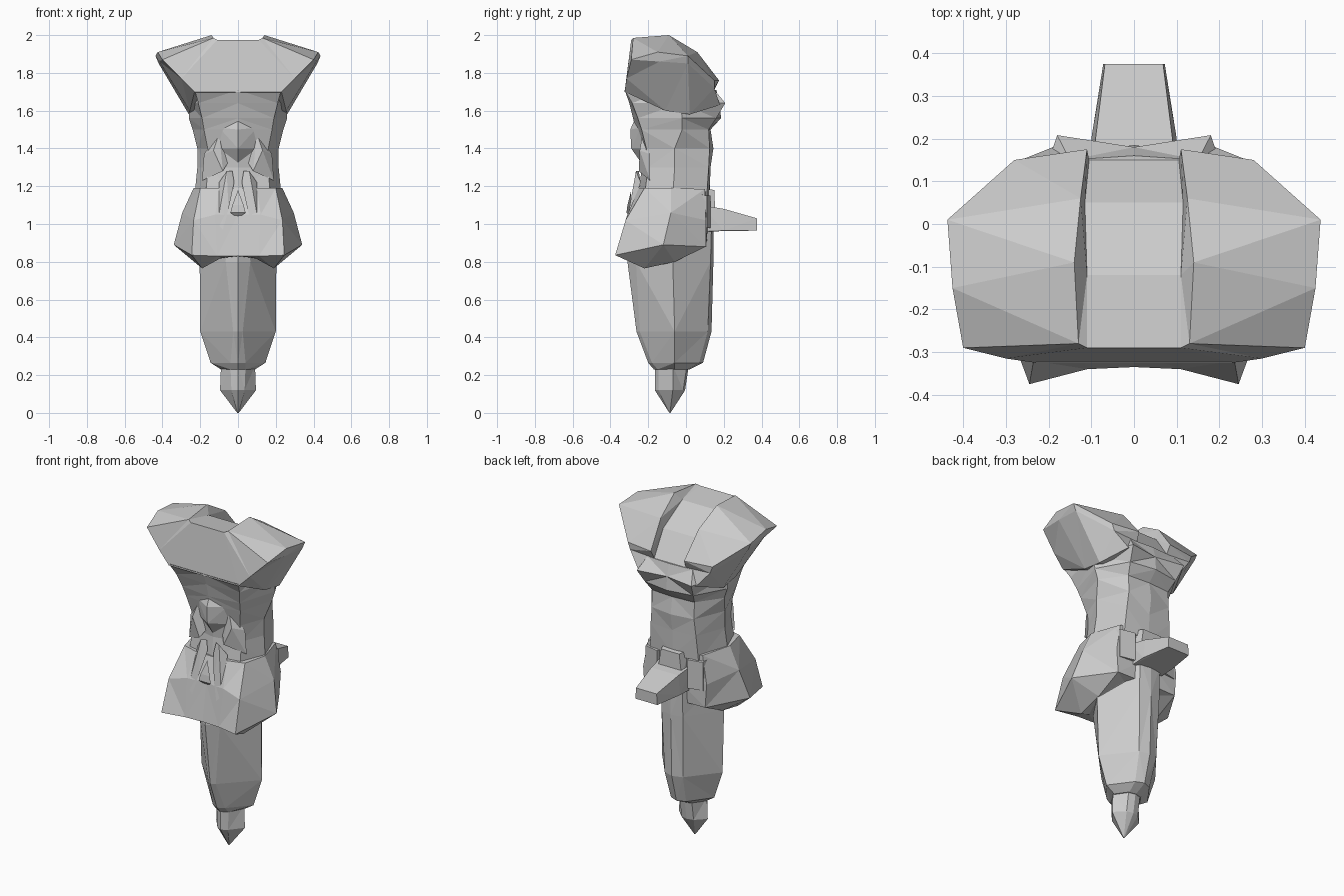
import bpy, bmesh


def finish(name, bm):
    bmesh.ops.remove_doubles(bm, verts=bm.verts, dist=0.0005)
    bmesh.ops.triangulate(bm, faces=[f for f in bm.faces if len(f.verts) > 3])
    bmesh.ops.recalc_face_normals(bm, faces=bm.faces)
    me = bpy.data.meshes.new(name)
    bm.to_mesh(me)
    bm.free()
    ob = bpy.data.objects.new(name, me)
    bpy.context.collection.objects.link(ob)
    return ob


def loft(name, halves):
    """Skin half sections (first and last point on x = 0), mirrored in x."""
    bm = bmesh.new()
    rings = []
    for h in halves:
        pts = list(h) + [(-x, y, z) for x, y, z in reversed(h[1:-1])]
        rings.append([bm.verts.new(p) for p in pts])
    n = len(rings[0])
    for a, b in zip(rings, rings[1:]):
        for i in range(n):
            j = (i + 1) % n
            bm.faces.new((a[i], a[j], b[j], b[i]))
    bm.faces.new(rings[0])
    bm.faces.new(rings[-1])
    return finish(name, bm)


def level(z, yf, yc, wf, ws, ym, wb, yb, ybc):
    """Half outline: front centre, front corner, side, back corner, back centre."""
    return [(0, yf, z), (wf, yc, z), (ws, ym, z), (wb, yb, z), (0, ybc, z)]


def hull(name, pts, mirror=False):
    """Faceted solid around a few points; mirror adds a twin across x = 0."""
    for s, suffix in ((1, ""), (-1, "_left"))[:2 if mirror else 1]:
        bm = bmesh.new()
        for x, y, z in pts:
            bm.verts.new((s * x, y, z))
        r = bmesh.ops.convex_hull(bm, input=bm.verts)
        bmesh.ops.delete(bm, geom=r["geom_interior"], context='VERTS')
        finish(name + suffix, bm)


# flared top with a sunken strip running over it to the back
loft("flared_top", [
    [(0, -.29, 1.975), (.11, -.29, 1.975), (.13, -.28, 1.985), (.40, -.29, 1.87),
     (.30, -.315, 1.77), (.23, -.325, 1.70), (0, -.325, 1.70)],
    [(0, -.12, 1.955), (.11, -.12, 1.955), (.14, -.09, 2.0), (.425, -.15, 1.91),
     (.415, -.14, 1.86), (.255, -.11, 1.60), (0, -.11, 1.60)],
    [(0, .05, 1.85), (.115, .05, 1.85), (.125, .06, 1.91), (.437, .01, 1.89),
     (.42, .01, 1.85), (.26, .02, 1.58), (0, .02, 1.58)],
    [(0, .15, 1.71), (.105, .15, 1.71), (.11, .175, 1.76), (.28, .15, 1.76),
     (.265, .15, 1.72), (.19, .18, 1.63), (0, .15, 1.63)]])

# torso, with the bulge at the back of the neck
loft("torso", [
    level(1.15, -.25, -.22, .17, .23, -.07, .16, .11, .125),
    level(1.30, -.235, -.20, .16, .215, -.06, .15, .12, .13),
    level(1.40, -.245, -.21, .16, .215, -.06, .14, .125, .145),
    level(1.50, -.265, -.235, .18, .24, -.02, .14, .12, .13),
    level(1.56, -.28, -.255, .19, .26, -.02, .16, .16, .185),
    level(1.64, -.30, -.285, .21, .26, -.03, .18, .208, .18),
    level(1.71, -.325, -.325, .23, .23, -.1, .15, .15, .16)])

# angular flared skirt
loft("skirt", [
    [(0, -.25, 1.19), (.10, -.25, 1.19), (.20, -.22, 1.19), (.235, -.08, 1.19),
     (.18, .10, 1.185), (0, .115, 1.185)],
    [(0, -.30, 1.05), (.12, -.31, 1.05), (.235, -.32, 1.02), (.295, -.08, 1.06),
     (.21, .105, 1.02), (0, .12, 1.03)],
    [(0, -.335, .83), (.11, -.34, .83), (.245, -.375, .835), (.34, -.12, .89),
     (.20, .105, .88), (0, .11, .88)],
    [(0, -.28, .83), (.09, -.27, .82), (.19, -.22, .765), (.20, -.06, .80),
     (.12, .06, .87), (0, .09, .87)]])

# lower body: a diamond in plan with a blunt front ridge
loft("lower_body", [
    level(1.0, -.29, -.26, .06, .20, -.07, .07, .135, .145),
    level(.80, -.31, -.265, .065, .203, -.07, .07, .13, .145),
    level(.43, -.262, -.245, .025, .20, -.06, .06, .115, .135),
    level(.265, -.20, -.18, .04, .145, -.06, .05, .07, .09),
    level(.23, -.17, -.15, .04, .09, -.06, .04, .01, .02)])

# pointed foot
loft("pointed_tip", [
    level(.25, -.165, -.145, .04, .09, -.07, .04, .005, .015),
    level(.12, -.165, -.145, .035, .095, -.07, .04, -.015, -.005),
    level(0, -.088, -.088, .003, .004, -.085, .003, -.082, -.082)])

# peg at the back, its collar and the square panels beside it
hull("back_peg", [(s * x, y, z) for s in (-1, 1) for x, y, z in (
    (.10, .08, .96), (.10, .08, 1.10), (.09, .20, 1.08), (.10, .20, .965),
    (.072, .375, .965), (.068, .375, 1.03))])
hull("peg_collar", [(s * x, y, z) for s in (-1, 1) for x, y, z in (
    (.08, .08, 1.19), (.09, .08, 1.05), (.06, .15, 1.18), (.08, .155, 1.05))])
hull("back_panel", [(.10, .06, .98), (.20, .06, .98), (.20, .06, 1.16), (.10, .06, 1.16),
                    (.10, .13, .98), (.19, .11, .98), (.19, .11, 1.15), (.10, .13, 1.15)], True)

# diamond ornament on the front
hull("front_diamond", [(0, -.26, 1.58), (.10, -.24, 1.51), (-.10, -.24, 1.51), (0, -.295, 1.50),
                       (0, -.29, 1.40), (.09, -.23, 1.40), (-.09, -.23, 1.40), (0, -.22, 1.30)])

# cheeks beside it and small folds below it
hull("front_cheek", [(.10, -.23, 1.48), (.13, -.245, 1.39), (.18, -.19, 1.37), (.19, -.19, 1.23),
                     (.08, -.25, 1.28), (.05, -.22, 1.33)], True)
hull("front_fold", [(.03, -.25, 1.28), (.06, -.265, 1.28), (.10, -.24, 1.22), (.11, -.315, 1.00),
                    (.08, -.32, .97), (.05, -.30, 1.08), (.02, -.26, 1.22)], True)
hull("front_pouch", [(.03, -.31, 1.10), (-.03, -.31, 1.10), (0, -.29, 1.18), (.04, -.315, 1.06),
                     (-.04, -.315, 1.06), (0, -.29, 1.03)])
